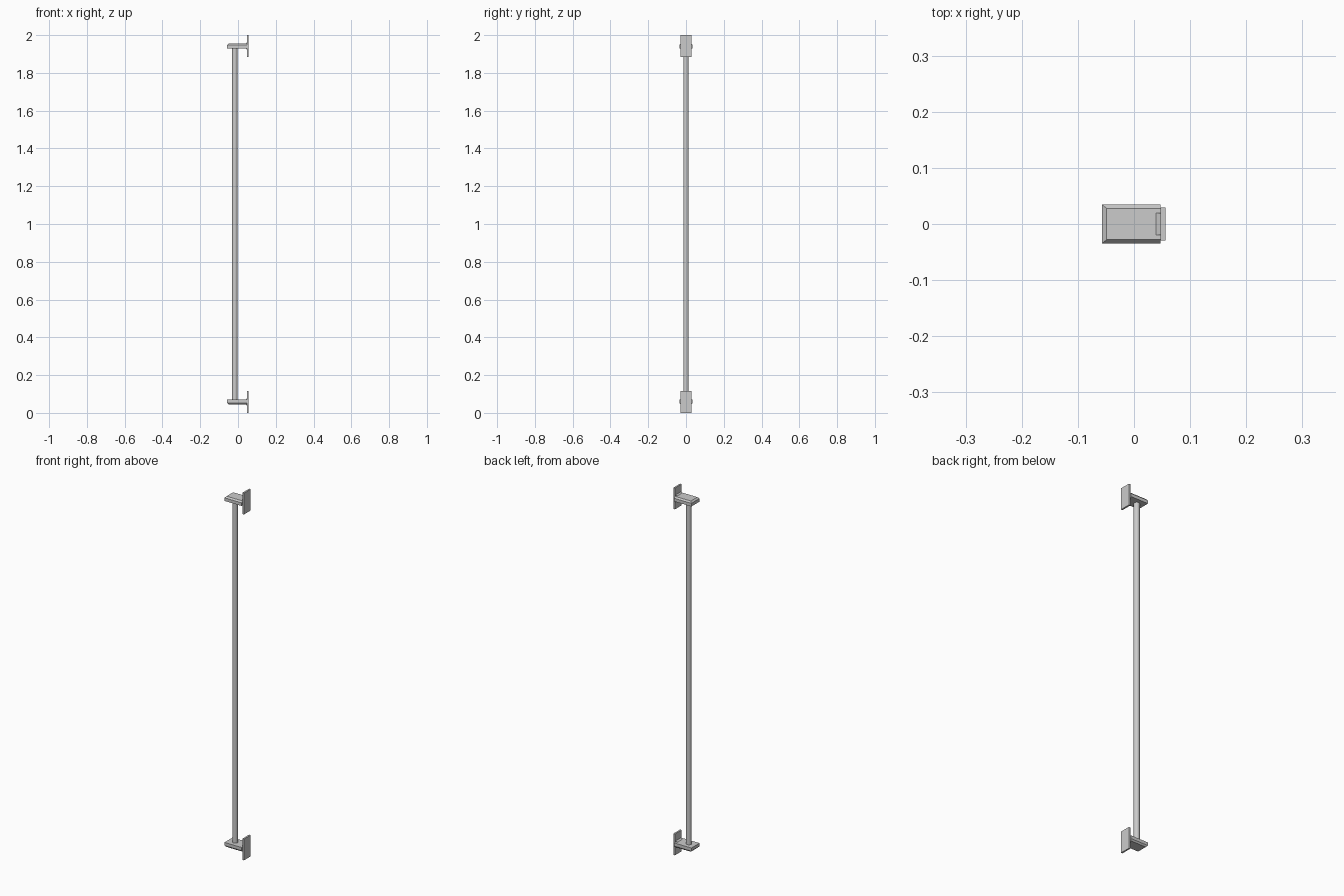
import bpy, bmesh

if "Cube" in bpy.data.objects:
    bpy.data.objects.remove(bpy.data.objects["Cube"])

TUBE_X = -0.017
Z_LOW = 0.058          # centre height of lower bracket; upper one mirrors about z = 1


def loft(name, loops, flip=False):
    """Closed solid through equally sized point loops, optionally mirrored about z = 1."""
    bm = bmesh.new()
    rings = [[bm.verts.new((x, y, 2 - z if flip else z)) for x, y, z in lp] for lp in loops]
    n = len(rings[0])
    for a, b in zip(rings, rings[1:]):
        for i in range(n):
            j = (i + 1) % n
            bm.faces.new((a[i], a[j], b[j], b[i]))
    bm.faces.new(rings[0])
    bm.faces.new(rings[-1])
    bmesh.ops.recalc_face_normals(bm, faces=bm.faces)
    me = bpy.data.meshes.new(name)
    bm.to_mesh(me)
    bm.free()
    ob = bpy.data.objects.new(name, me)
    bpy.context.collection.objects.link(ob)
    return ob


def rect_z(x0, x1, h, z):
    return [(x0, -h, z), (x1, -h, z), (x1, h, z), (x0, h, z)]


def rect_x(x, h, v):
    return [(x, -h, Z_LOW - v), (x, h, Z_LOW - v), (x, h, Z_LOW + v), (x, -h, Z_LOW + v)]


for side, flip in (("lower", False), ("upper", True)):
    # bracket arm, chamfered on its outer face
    loft(side + "_bracket", [
        rect_z(-0.057, 0.047, 0.035, Z_LOW + 0.012),
        rect_z(-0.057, 0.047, 0.035, Z_LOW - 0.005),
        rect_z(-0.049, 0.047, 0.028, Z_LOW - 0.013)], flip)
    # flared foot against the plate
    loft(side + "_foot", [rect_x(0.038, 0.02, 0.012), rect_x(0.048, 0.02, 0.019)], flip)
    # wall plate
    loft(side + "_wall_plate", [rect_x(0.047, 0.029, 0.058), rect_x(0.056, 0.029, 0.058)], flip)

# long round bar
bpy.ops.mesh.primitive_cylinder_add(vertices=24, radius=0.0145, depth=2 - 2 * Z_LOW,
                                    location=(TUBE_X, 0, 1))
bar = bpy.context.object
bar.name = "round_bar"
bpy.ops.object.shade_smooth_by_angle()
